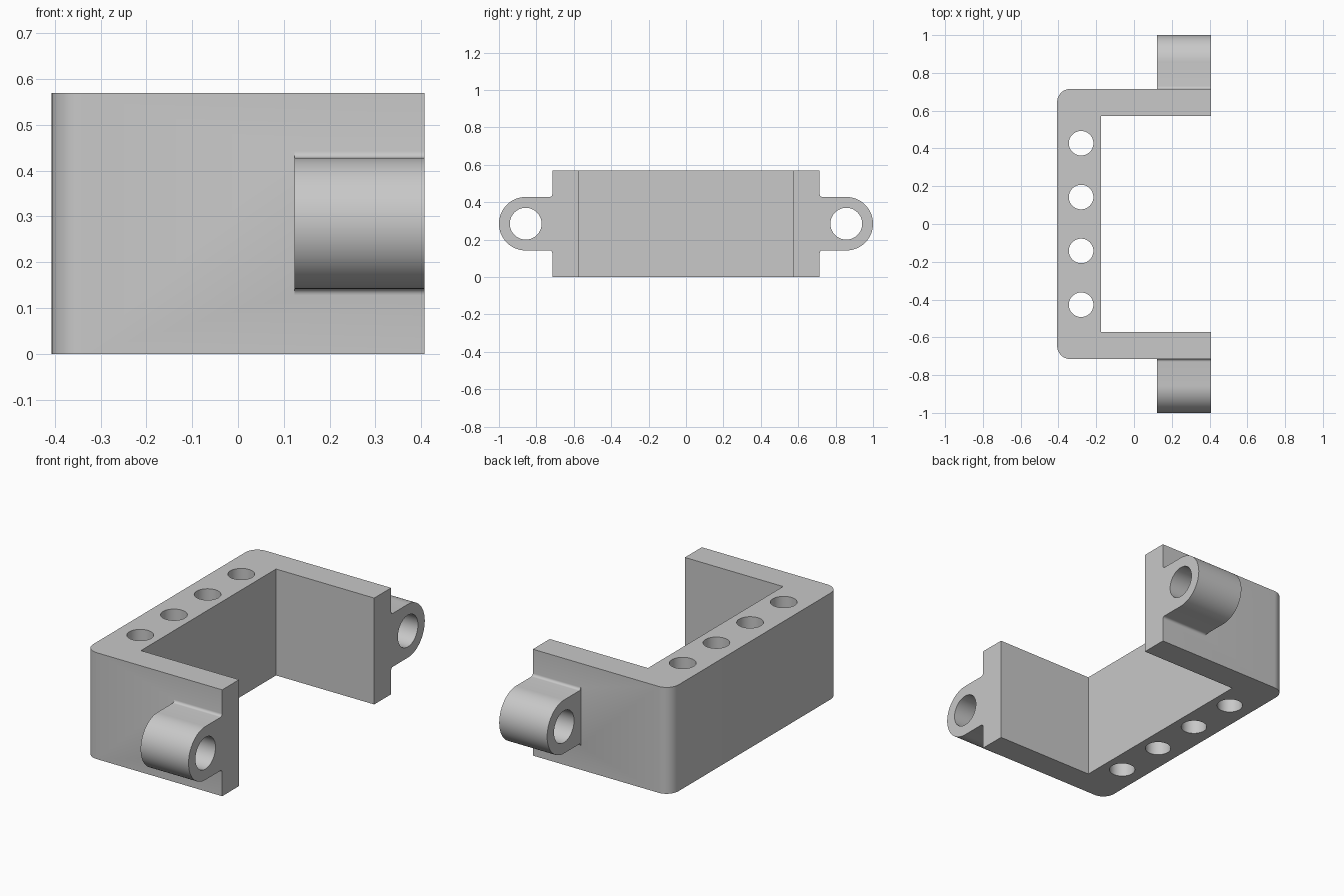
import bpy
import bmesh
from math import cos, sin, radians
from mathutils import Matrix, Vector

cube = bpy.data.objects.get("Cube")
if cube:
    bpy.data.objects.remove(cube, do_unlink=True)

# Main dimensions
HALF_X, HALF_Y, HEIGHT = 0.407, 0.715, 0.57
WALL = 0.143            # thickness of the side arms
SPINE_INNER = -0.175    # inner face of the long wall
CORNER = 0.07           # rounded outer corners
LUG_R, LUG_Y, LUG_Z, LUG_X = 0.143, 0.857, 0.285, 0.123
FILLET = 0.014

grey = bpy.data.materials.new("plain_grey")
grey.use_nodes = True
colour = (0.58, 0.58, 0.58, 1)
grey.diffuse_color = colour
grey.node_tree.nodes["Principled BSDF"].inputs["Base Color"].default_value = colour


def arc(cx, cy, r, start, end, steps):
    """Points along a circular arc, angles in degrees."""
    angles = [radians(start + (end - start) * i / steps) for i in range(steps + 1)]
    return [(cx + r * cos(a), cy + r * sin(a)) for a in angles]


def prism(name, profile, place, direction):
    """Extrude a flat profile, placed in space by a function."""
    bm = bmesh.new()
    face = bm.faces.new([bm.verts.new(place(u, v)) for u, v in profile])
    new = bmesh.ops.extrude_face_region(bm, geom=[face])["geom"]
    verts = [g for g in new if isinstance(g, bmesh.types.BMVert)]
    bmesh.ops.translate(bm, verts=verts, vec=Vector(direction))
    bmesh.ops.recalc_face_normals(bm, faces=bm.faces[:])
    return add_object(name, bm)


def add_object(name, bm):
    mesh = bpy.data.meshes.new(name)
    bm.to_mesh(mesh)
    bm.free()
    mesh.materials.append(grey)
    obj = bpy.data.objects.new(name, mesh)
    bpy.context.collection.objects.link(obj)
    return obj


def combine(target, other, operation):
    """Apply a boolean and remove the helper."""
    bpy.context.view_layer.objects.active = target
    mod = target.modifiers.new("join", "BOOLEAN")
    mod.operation, mod.solver, mod.object = operation, "EXACT", other
    bpy.ops.object.modifier_apply(modifier=mod.name)
    bpy.data.objects.remove(other, do_unlink=True)


def drill(target, centre, radius, rotation):
    bm = bmesh.new()
    bmesh.ops.create_cone(bm, cap_ends=True, segments=48, radius1=radius,
                          radius2=radius, depth=1.0,
                          matrix=Matrix.Translation(centre) @ rotation)
    cutter = add_object("hole_cutter", bm)
    cutter.hide_render = True
    combine(target, cutter, "DIFFERENCE")


# U-shaped body with two rounded outer corners
inner = HALF_Y - WALL
outline = [(HALF_X, -HALF_Y), (HALF_X, -inner), (SPINE_INNER, -inner),
           (SPINE_INNER, inner), (HALF_X, inner), (HALF_X, HALF_Y)]
outline += arc(CORNER - HALF_X, HALF_Y - CORNER, CORNER, 90, 180, 10)
outline += arc(CORNER - HALF_X, CORNER - HALF_Y, CORNER, 180, 270, 10)
body = prism("bracket_body", outline, lambda x, y: (x, y, 0), (0, 0, HEIGHT))

# Hinge lugs with a rounded end and small fillets at the root
root = HALF_Y - WALL / 2
low = arc(HALF_Y + FILLET, -LUG_R - FILLET, FILLET, 180, 90, 5)
high = [(u, -v) for u, v in reversed(low)]
lug = [(root, low[0][1])] + low + arc(LUG_Y, 0, LUG_R, -90, 90, 32) + high
lug.append((root, high[-1][1]))
for side in (-1, 1):
    part = prism("hinge_lug", lug, lambda u, v: (LUG_X, side * u, LUG_Z + v),
                 (HALF_X - LUG_X, 0, 0))
    combine(body, part, "UNION")

# Pin holes through the lugs
for side in (-1, 1):
    drill(body, (0.27, side * LUG_Y, LUG_Z), 0.085, Matrix.Rotation(radians(90), 4, "Y"))

# Row of vertical holes through the long wall
for i in range(4):
    drill(body, (-0.28, (i - 1.5) * 0.285, HEIGHT / 2), 0.065, Matrix.Identity(4))

# Smooth curved areas, crisp edges
bpy.ops.object.select_all(action="DESELECT")
body.select_set(True)
bpy.context.view_layer.objects.active = body
bpy.ops.object.shade_smooth_by_angle(angle=radians(30))
